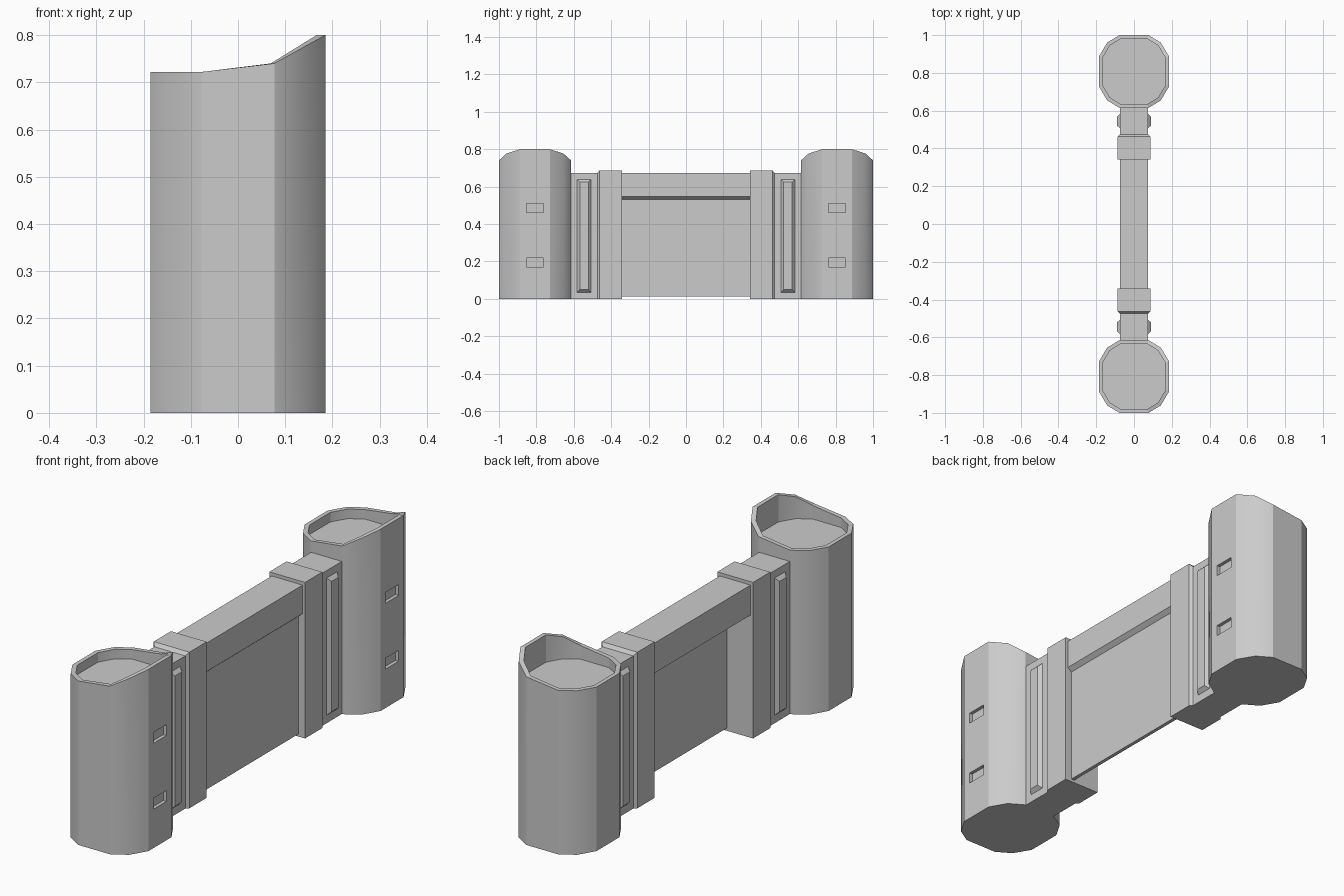
import bpy, bmesh

if "Cube" in bpy.data.objects:
    bpy.data.objects.remove(bpy.data.objects["Cube"])


def make(name, rings, smooth_x=None):
    """Skin a stack of equal-length point rings, capped at both ends."""
    bm = bmesh.new()
    loops = [[bm.verts.new(p) for p in r] for r in rings]
    n = len(loops[0])
    for a, b in zip(loops, loops[1:]):
        for i in range(n):
            j = (i + 1) % n
            bm.faces.new((a[i], a[j], b[j], b[i]))
    bm.faces.new(loops[0])
    bm.faces.new(loops[-1])
    bmesh.ops.recalc_face_normals(bm, faces=bm.faces)
    me = bpy.data.meshes.new(name)
    bm.to_mesh(me)
    bm.free()
    ob = bpy.data.objects.new(name, me)
    bpy.context.collection.objects.link(ob)
    return ob


def box(name, x0, x1, y0, y1, z0, z1):
    return make(name, [[(x0, y0, z), (x1, y0, z), (x1, y1, z), (x0, y1, z)] for z in (z0, z1)])


# Tower outline: chamfered square with a rounded mid point on each corner
MID = 0.142
corner = [(0.185, 0.08), (MID, 0.153), (0.077, 0.1925)]
outline = (corner + [(-x, y) for x, y in corner[::-1]]
           + [(-x, -y) for x, y in corner] + [(x, -y) for x, y in corner[::-1]])


def rim_z(x):
    if x < 0:
        return 0.722
    return 0.74 + 0.06 * max(0, x - 0.077) / 0.108


def tower(name, s):
    yc = s * 0.8075
    ob = make(name, [
        [(x, yc + y, 0) for x, y in outline],
        [(x, yc + y, rim_z(x)) for x, y in outline],
        [(x * 0.9, yc + y * 0.9, rim_z(x)) for x, y in outline],
        [(x * 0.9, yc + y * 0.9, 0.68) for x, y in outline]])
    # Shallow window slots on the outer face
    for z in (0.195, 0.485):
        cut = box("slot_cutter", 0.17, 0.25, yc - 0.045, yc + 0.045, z - 0.024, z + 0.024)
        cut.hide_render = True
        mod = ob.modifiers.new("slot", 'BOOLEAN')
        mod.operation = 'DIFFERENCE'
        mod.solver = 'EXACT'
        mod.object = cut
        bpy.context.view_layer.objects.active = ob
        bpy.ops.object.modifier_apply(modifier=mod.name)
        bpy.data.objects.remove(cut, do_unlink=True)
    # Soft shading only across the rounded corners
    bm = bmesh.new()
    bm.from_mesh(ob.data)
    for f in bm.faces:
        f.smooth = True
    for e in bm.edges:
        a, b = (v.co for v in e.verts)
        vertical = (a.xy - b.xy).length < 1e-4
        e.smooth = vertical and min(abs(abs(a.x) - MID), abs(abs(a.x) - MID * 0.9)) < 1e-3
    bm.to_mesh(ob.data)
    bm.free()


def section(y, hx, z1):
    return [(-hx, y, 0), (hx, y, 0), (hx, y, z1), (-hx, y, z1)]


for s, side in ((-1, "front"), (1, "back")):
    tower(side + "_tower", s)
    # Wall link, bevelled step and pillar lofted along y
    make(side + "_pillar", [section(s * 0.63, 0.075, 0.672), section(s * 0.474, 0.075, 0.672),
                            section(s * 0.462, 0.087, 0.687), section(s * 0.342, 0.087, 0.687)])
    # Raised bevelled strips on both faces of the wall link
    for t, face in ((-1, "left"), (1, "right")):
        make(f"{side}_{face}_strip", [
            [(t * x, s * 0.545 + a * hy, 0.337 + b * hz)
             for a, b in ((-1, -1), (1, -1), (1, 1), (-1, 1))]
            for x, hy, hz in ((0.07, 0.038, 0.302), (0.075, 0.038, 0.302), (0.091, 0.023, 0.287))])

# Lintel with a sloped lower edge above the door
profile = [(-0.075, 0.54), (0.056, 0.53), (0.075, 0.546), (0.075, 0.672), (-0.075, 0.672)]
make("lintel", [[(x, y, z) for x, z in profile] for y in (-0.345, 0.345)])

# Thin recessed door
box("door", 0.04, 0.056, -0.345, 0.345, 0.012, 0.54)
